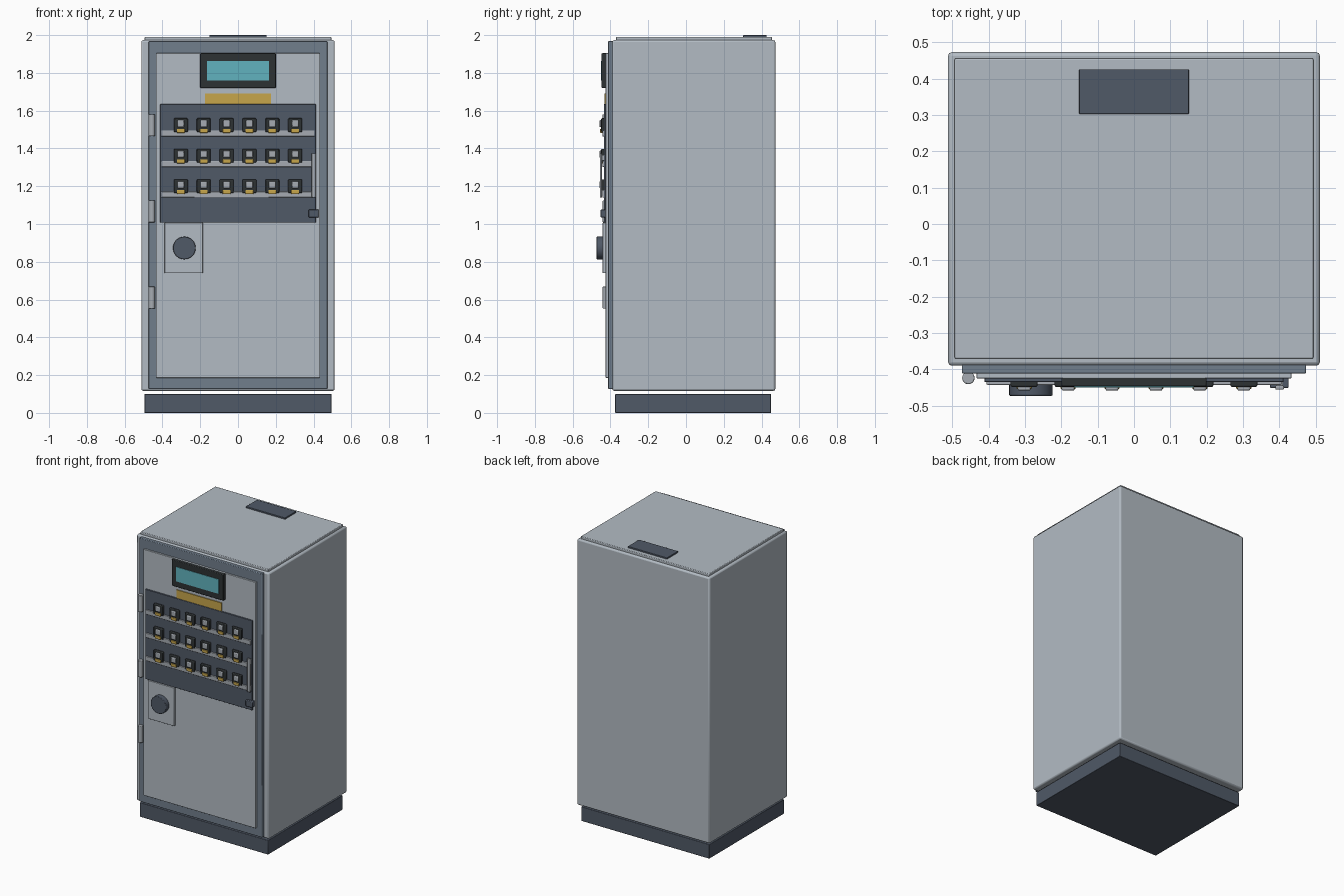
import bpy
import math

if "Cube" in bpy.data.objects:
    bpy.data.objects.remove(bpy.data.objects["Cube"], do_unlink=True)


def material(name, r, g, b):
    m = bpy.data.materials.new(name)
    m.use_nodes = True
    m.diffuse_color = (r, g, b, 1)
    bsdf = next(n for n in m.node_tree.nodes if n.type == 'BSDF_PRINCIPLED')
    bsdf.inputs["Base Color"].default_value = (r, g, b, 1)
    return m


cabinet_grey = material("cabinet_grey", 0.45, 0.50, 0.55)
frame_grey = material("frame_grey", 0.165, 0.21, 0.265)
slate = material("slate", 0.08, 0.10, 0.135)
black = material("black", 0.027, 0.032, 0.034)
teal = material("screen_teal", 0.12, 0.45, 0.52)
gold = material("gold", 0.57, 0.38, 0.07)
silver = material("silver", 0.38, 0.41, 0.445)


def finish(obj, name, mat, bevel):
    obj.name = name
    obj.data.materials.append(mat)
    if bevel:
        mod = obj.modifiers.new("soft_edges", 'BEVEL')
        mod.width = bevel
        mod.segments = 2
        mod.limit_method = 'ANGLE'
    bpy.ops.object.shade_smooth_by_angle(angle=math.radians(35))
    return obj


def box(name, x, y, z, mat, bevel=0.0):
    """Box spanning the (low, high) ranges on each axis."""
    spans = (x, y, z)
    bpy.ops.mesh.primitive_cube_add(size=1, location=[sum(s) / 2 for s in spans])
    obj = bpy.context.object
    obj.scale = [s[1] - s[0] for s in spans]
    bpy.ops.object.transform_apply(location=False, rotation=False, scale=True)
    return finish(obj, name, mat, bevel)


def cylinder(name, centre, radius, depth, mat, facing_front=False, bevel=0.0):
    turn = (math.pi / 2, 0, 0) if facing_front else (0, 0, 0)
    bpy.ops.mesh.primitive_cylinder_add(vertices=32, radius=radius, depth=depth,
                                        location=centre, rotation=turn)
    return finish(bpy.context.object, name, mat, bevel)


def sym(half, centre=0.0):
    return (centre - half, centre + half)


# Cabinet shell, plinth and roof
box("plinth", sym(0.495), (-0.375, 0.45), (0, 0.1), slate, 0.003)
box("cabinet_body", sym(0.512), (-0.39, 0.473), (0.117, 1.973), cabinet_grey, 0.01)
box("roof_plate", sym(0.494), (-0.371, 0.456), (1.965, 1.99), cabinet_grey, 0.004)
box("roof_vent", sym(0.151), (0.303, 0.426), (1.985, 2.0), slate, 0.002)

# Door
box("door_frame", sym(0.474), (-0.412, -0.385), (0.127, 1.968), frame_grey, 0.004)
box("door_panel", sym(0.434), (-0.425, -0.405), (0.186, 1.904), cabinet_grey, 0.002)
for z in (0.61, 1.067, 1.523):
    cylinder("hinge", (-0.456, -0.424, z), 0.017, 0.116, silver, bevel=0.003)

# Display and label
box("display_housing", sym(0.2), (-0.447, -0.42), (1.72, 1.904), black, 0.004)
box("display_screen", sym(0.165), (-0.45, -0.44), (1.761, 1.862), teal)
box("label_strip", sym(0.174), (-0.431, -0.42), (1.625, 1.692), gold)

# Key board with three shelves of key sockets
box("key_board", sym(0.412), (-0.435, -0.42), (1.008, 1.634), slate, 0.002)
for row in range(3):
    top = 1.56 - row * 0.162
    box("key_shelf", sym(0.406), (-0.443, -0.43), (top - 0.096, top - 0.064), silver, 0.003)
    for col in range(6):
        x = (col - 2.5) * 0.121
        box("key_socket", sym(0.037, x), (-0.449, -0.43), (top - 0.073, top), black, 0.005)
        box("key_head", sym(0.018, x), (-0.459, -0.445), (top - 0.047, top - 0.01), silver, 0.005)
        box("key_tag", sym(0.021, x), (-0.454, -0.44), (top - 0.077, top - 0.056), gold, 0.002)

# Handle and latch
box("handle_bar", sym(0.012, 0.401), (-0.456, -0.445), (1.14, 1.374), silver, 0.003)
for z in (1.165, 1.35):
    box("handle_mount", sym(0.009, 0.401), (-0.448, -0.43), sym(0.015, z), silver)
box("latch", sym(0.026, 0.4), (-0.452, -0.42), (1.034, 1.077), slate, 0.004)

# Lock plate with round knob
box("lock_plate", (-0.388, -0.186), (-0.441, -0.42), (0.74, 1.007), cabinet_grey, 0.002)
cylinder("lock_knob", (-0.284, -0.455, 0.873), 0.06, 0.036, slate, True, 0.003)
